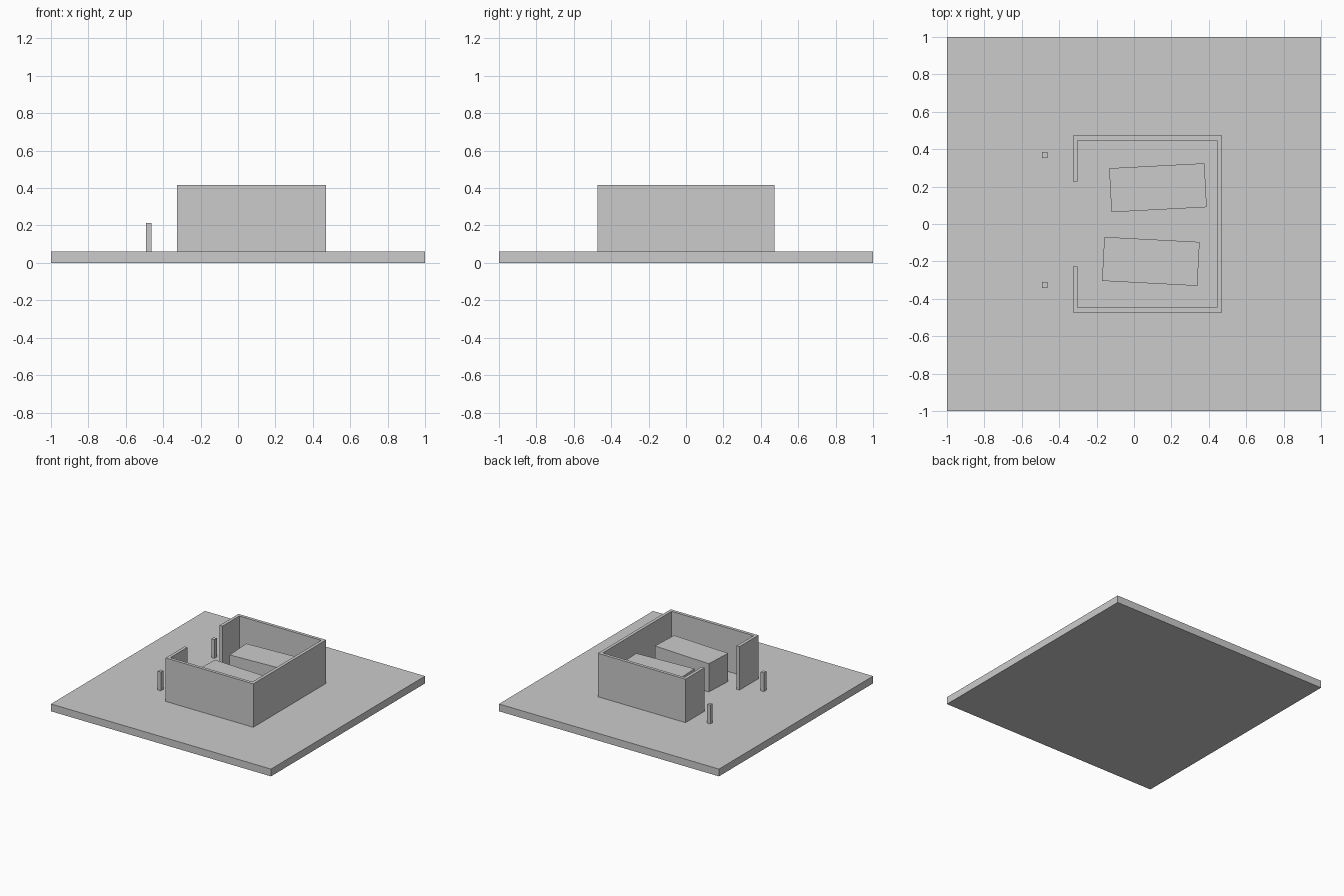
import bpy, bmesh, math
from mathutils import Matrix

if "Cube" in bpy.data.objects:
    bpy.data.objects.remove(bpy.data.objects["Cube"])

FLOOR = 0.06


def extrude_outline(name, outline, z0, z1):
    """Solid made by extruding a closed xy outline from z0 to z1."""
    bm = bmesh.new()
    face = bm.faces.new([bm.verts.new((x, y, z0)) for x, y in outline])
    top = bmesh.ops.extrude_face_region(bm, geom=[face])["geom"]
    verts = [g for g in top if isinstance(g, bmesh.types.BMVert)]
    bmesh.ops.translate(bm, verts=verts, vec=(0, 0, z1 - z0))
    bmesh.ops.recalc_face_normals(bm, faces=bm.faces)
    mesh = bpy.data.meshes.new(name)
    bm.to_mesh(mesh)
    bm.free()
    obj = bpy.data.objects.new(name, mesh)
    bpy.context.collection.objects.link(obj)
    return obj


def box(name, cx, cy, sx, sy, z0, z1, angle=0):
    """Upright box, turned about its own vertical axis."""
    hx, hy = sx / 2, sy / 2
    outline = [(-hx, -hy), (hx, -hy), (hx, hy), (-hx, hy)]
    obj = extrude_outline(name, outline, z0, z1)
    obj.data.transform(Matrix.Translation((cx, cy, 0))
                       @ Matrix.Rotation(math.radians(angle), 4, 'Z'))
    return obj


# Ground slab
box("ground_slab", 0, 0, 2, 2, 0, FLOOR)

# Roofless enclosure wall with a doorway gap on the -x side
x0, x1, y1, t, gap = -0.327, 0.47, 0.473, 0.026, 0.227
half = [(x0, gap), (x0, y1), (x1, y1)]
inner = [(x1 - t, y1 - t), (x0 + t, y1 - t), (x0 + t, gap)]
mirror = lambda pts: [(x, -y) for x, y in reversed(pts)]
extrude_outline("enclosure_wall", half + mirror(half) + mirror(inner) + inner,
                FLOOR, 0.417)

# Two slightly turned blocks inside
box("block_left", 0.128, 0.194, 0.51, 0.235, FLOOR, 0.292, 3)
box("block_right", 0.09, -0.2, 0.51, 0.235, FLOOR, 0.292, -3)

# Marker posts in front of the doorway
for name, y in (("post_left", 0.37), ("post_right", -0.325)):
    box(name, -0.477, y, 0.028, 0.032, FLOOR, 0.214)
